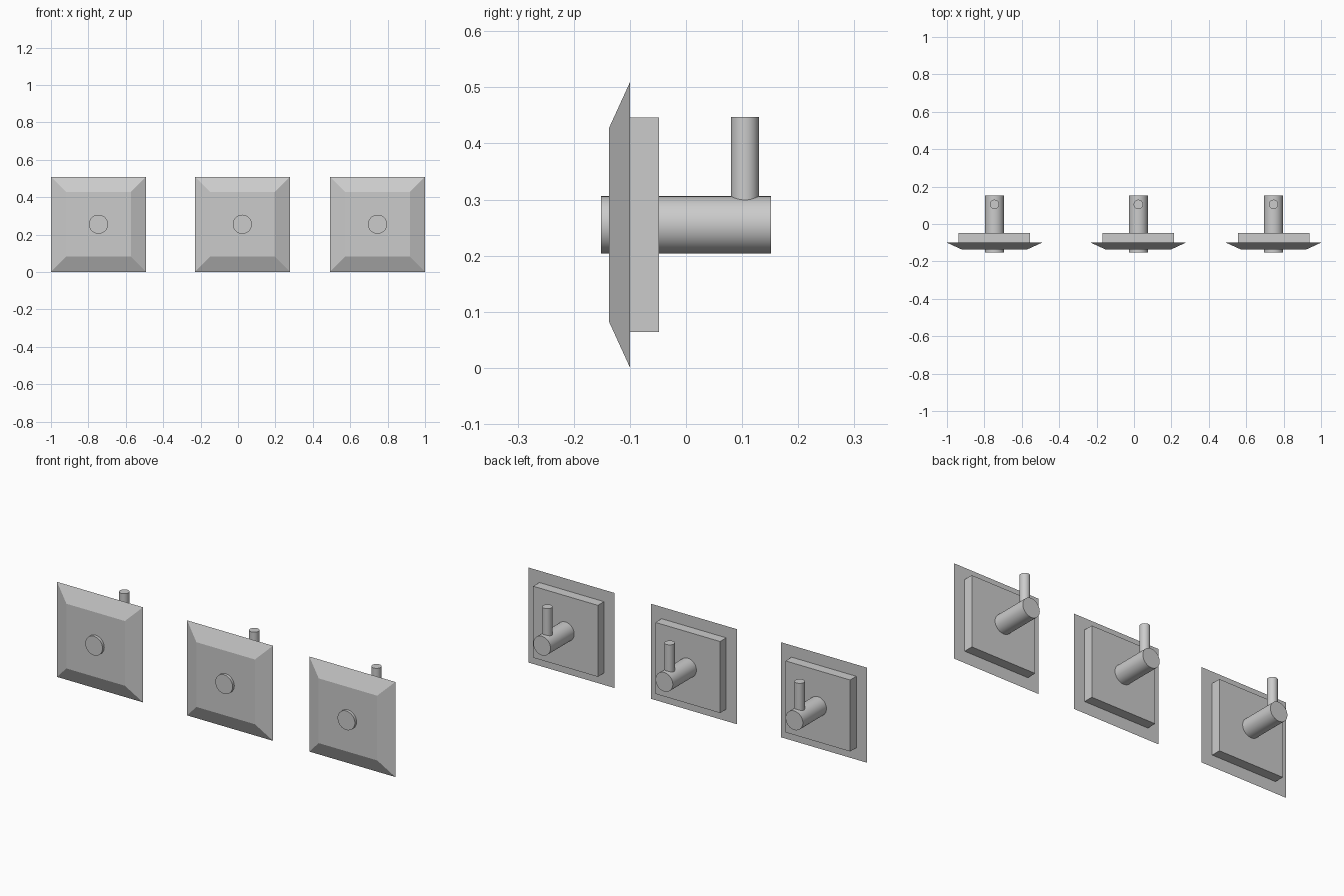
import bpy, bmesh, math
from mathutils import Matrix

if "Cube" in bpy.data.objects:
    bpy.data.objects.remove(bpy.data.objects["Cube"])

CZ = 0.255            # height of every hook's centre
HALF = 0.254          # half width of a plate


def finish(name, bm, smooth=False):
    bmesh.ops.recalc_face_normals(bm, faces=bm.faces)
    mesh = bpy.data.meshes.new(name)
    bm.to_mesh(mesh)
    bm.free()
    ob = bpy.data.objects.new(name, mesh)
    bpy.context.collection.objects.link(ob)
    if smooth:
        bpy.ops.object.select_all(action='DESELECT')
        ob.select_set(True)
        bpy.context.view_layer.objects.active = ob
        bpy.ops.object.shade_smooth_by_angle(angle=math.radians(35))
    return ob


def square_block(name, x, half_front, y_front, half_back, y_back):
    """Square frustum running along y."""
    bm = bmesh.new()
    rings = []
    for h, y in ((half_front, y_front), (half_back, y_back)):
        rings.append([bm.verts.new((x + sx * h, y, CZ + sz * h))
                      for sx, sz in ((-1, -1), (1, -1), (1, 1), (-1, 1))])
    a, b = rings
    bm.faces.new(a)
    bm.faces.new(b)
    for i in range(4):
        j = (i + 1) % 4
        bm.faces.new((a[i], a[j], b[j], b[i]))
    return finish(name, bm)


def rod(name, centre, radius, length, along_y=False):
    bm = bmesh.new()
    m = Matrix.Translation(centre)
    if along_y:
        m = m @ Matrix.Rotation(math.pi / 2, 4, 'X')
    bmesh.ops.create_cone(bm, cap_ends=True, segments=48, radius1=radius,
                          radius2=radius, depth=length, matrix=m)
    return finish(name, bm, smooth=True)


for side, x in (("left", -0.746), ("middle", 0.023), ("right", 0.746)):
    # bevelled cover plate and thinner backing block
    square_block(f"{side}_cover_plate", x, 0.173, -0.137, HALF, -0.10)
    square_block(f"{side}_backing_block", x, 0.191, -0.10, 0.191, -0.048)
    # round bar passing through the plate, with an upright peg at its end
    rod(f"{side}_bar", (x, 0, CZ), 0.051, 0.303, along_y=True)
    rod(f"{side}_peg", (x, 0.105, (CZ + 0.447) / 2), 0.025, 0.447 - CZ)
